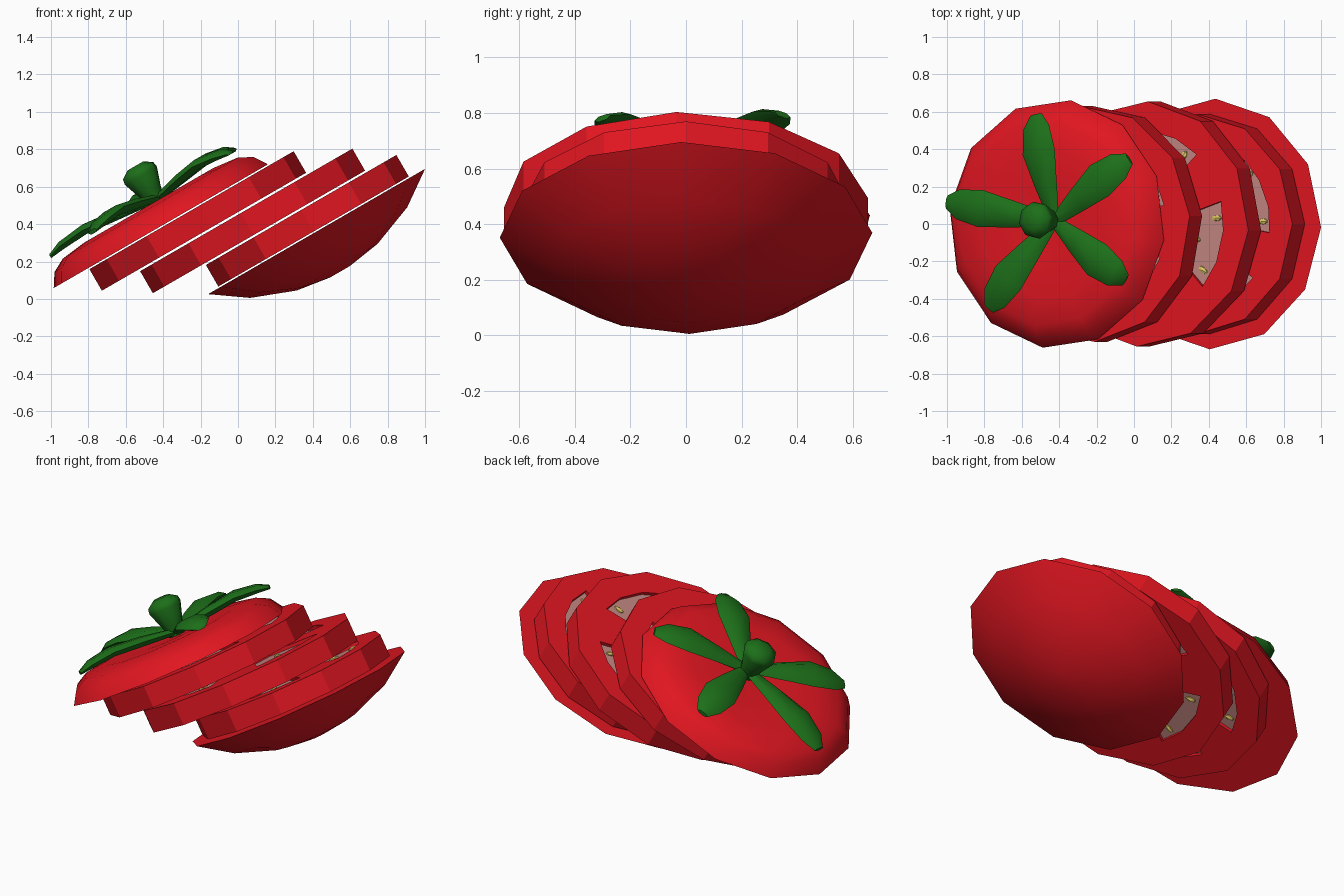
import bpy, bmesh, math
from mathutils import Matrix, Vector

if "Cube" in bpy.data.objects:
    bpy.data.objects.remove(bpy.data.objects["Cube"])

# Everything is laid out along a stacking axis, then leaned back 30 degrees
TILT = Matrix.Rotation(math.radians(-30), 4, 'Y')


def material(name, rgb):
    m = bpy.data.materials.new(name)
    m.diffuse_color = (*rgb, 1)
    m.use_nodes = True
    m.node_tree.nodes["Principled BSDF"].inputs["Base Color"].default_value = m.diffuse_color
    return m


RED = material("tomato_red", (0.75, 0.008, 0.015))
GREEN = material("leaf_green", (0.012, 0.16, 0.01))
GEL = material("pale_gel", (0.54, 0.24, 0.22))
SEED = material("seed_yellow", (0.7, 0.55, 0.12))


def finish(name, bm, mat, smooth=None):
    bmesh.ops.recalc_face_normals(bm, faces=bm.faces)
    bm.transform(TILT)
    me = bpy.data.meshes.new(name)
    bm.to_mesh(me)
    bm.free()
    ob = bpy.data.objects.new(name, me)
    bpy.context.collection.objects.link(ob)
    me.materials.append(mat)
    if smooth:
        bpy.ops.object.select_all(action='DESELECT')
        ob.select_set(True)
        bpy.context.view_layer.objects.active = ob
        bpy.ops.object.shade_smooth_by_angle(angle=math.radians(smooth))
    return ob


def loft(bm, loops):
    """Skin a list of point loops and close both ends."""
    rings = [[bm.verts.new(p) for p in loop] for loop in loops]
    n = len(rings[0])
    for a, b in zip(rings, rings[1:]):
        for i in range(n):
            j = (i + 1) % n
            bm.faces.new((a[i], a[j], b[j], b[i]))
    bm.faces.new(rings[0])
    bm.faces.new(rings[-1])


def circle(cx, cy, r, h, sides, offset):
    return [(cx + r * math.cos(math.radians(offset) + math.tau * i / sides),
             cy + r * math.sin(math.radians(offset) + math.tau * i / sides), h)
            for i in range(sides)]


def turned(name, cx, profile, sides, offset, mat, smooth=None, cy=0):
    bm = bmesh.new()
    loft(bm, [circle(cx, cy, r, h, sides, offset) for r, h in profile])
    return finish(name, bm, mat, smooth)


def chambers(name, cx, start, h0, h1, mat, scale):
    """Four wedge-shaped seed chambers."""
    bm = bmesh.new()
    for k in range(4):
        c = start + 90 * k
        pts = [(0.5 * scale, a) for a in (-28, -10, 10, 28)] + [(0.18 * scale, 20), (0.18 * scale, -20)]
        loft(bm, [[(cx + r * math.cos(math.radians(c + a)),
                    r * math.sin(math.radians(c + a)), h) for r, a in pts] for h in (h0, h1)])
    return finish(name, bm, mat)


# Top cap with a softly dipped crown
turned("top_cap", -0.163, [(0.667, 0.543), (0.62, 0.615), (0.545, 0.655),
                           (0.40, 0.672), (0.2, 0.665), (0.05, 0.655)], 12, 22.5, RED, 50)

# Bottom cap
turned("bottom_cap", 0.544, [(0.67, 0.102), (0.485, -0.028), (0.25, -0.118), (0.06, -0.147)],
       12, -1.5, RED, 50)

# Three slices: centre, radius, bottom, top, vertex offset, chamber angle
SLICES = [(0.022, 0.632, 0.402, 0.535, 4, 40),
          (0.276, 0.656, 0.254, 0.390, -3, -14),
          (0.530, 0.588, 0.110, 0.243, 0, 22)]
for n, (cx, r, h0, h1, off, ang) in enumerate(SLICES, 1):
    s = r / 0.656
    ob = turned(f"slice_{n}", cx, [(r, h0), (r, h1)], 12, off, RED)
    cutter = chambers("chamber_cutter", cx, ang, h0 - 0.05, h1 + 0.05, RED, s)
    cutter.hide_render = True
    mod = ob.modifiers.new("chambers", 'BOOLEAN')
    mod.operation, mod.solver, mod.object = 'DIFFERENCE', 'EXACT', cutter
    bpy.context.view_layer.objects.active = ob
    bpy.ops.object.modifier_apply(modifier=mod.name)
    bpy.data.objects.remove(cutter)
    # gel fill and seeds lying on both of its faces
    chambers(f"slice_{n}_gel", cx, ang, h0 + 0.02, h1 - 0.02, GEL, s)
    bm = bmesh.new()
    for k in range(4):
        for da, rr in ((-20, 0.44), (0, 0.33), (18, 0.45)):
            a = math.radians(ang + 90 * k + da)
            for h in (h0 + 0.02, h1 - 0.02):
                m = (Matrix.Translation((cx + rr * s * math.cos(a), rr * s * math.sin(a), h))
                     @ Matrix.Rotation(a, 4, 'Z') @ Matrix.Diagonal((0.035, 0.018, 0.014, 1)))
                bmesh.ops.create_icosphere(bm, subdivisions=1, radius=1, matrix=m)
    finish(f"slice_{n}_seeds", bm, SEED)

# Leaves: direction and length from the stem
for n, (ang, length) in enumerate([(35, 0.58), (100, 0.58), (171, 0.66), (230, 0.61), (325, 0.55)], 1):
    d = Vector((math.cos(math.radians(ang)), math.sin(math.radians(ang)), 0))
    side = Vector((-d.y, d.x, 0))
    bm = bmesh.new()
    loops = []
    for t, w, h, th in [(0, 0.03, 0.68, 0.02), (0.35, 0.07, 0.712, 0.03), (0.65, 0.1, 0.733, 0.03),
                        (0.88, 0.08, 0.72, 0.025), (1, 0.035, 0.70, 0.012)]:
        c = Vector((-0.1, 0.015, h)) + d * length * t
        loops.append([c + side * w * u + Vector((0, 0, th * v)) for u, v in
                      ((1, 0), (0.5, 0.9), (-0.5, 0.9), (-1, 0), (-0.5, -0.9), (0.5, -0.9))])
    loft(bm, loops)
    finish(f"leaf_{n}", bm, GREEN, 60)

# Stem flaring upward
turned("stem", -0.12, [(0.05, 0.66), (0.065, 0.73), (0.1, 0.83), (0.095, 0.86), (0.05, 0.89)],
       8, 10, GREEN, 50, cy=0.02)
